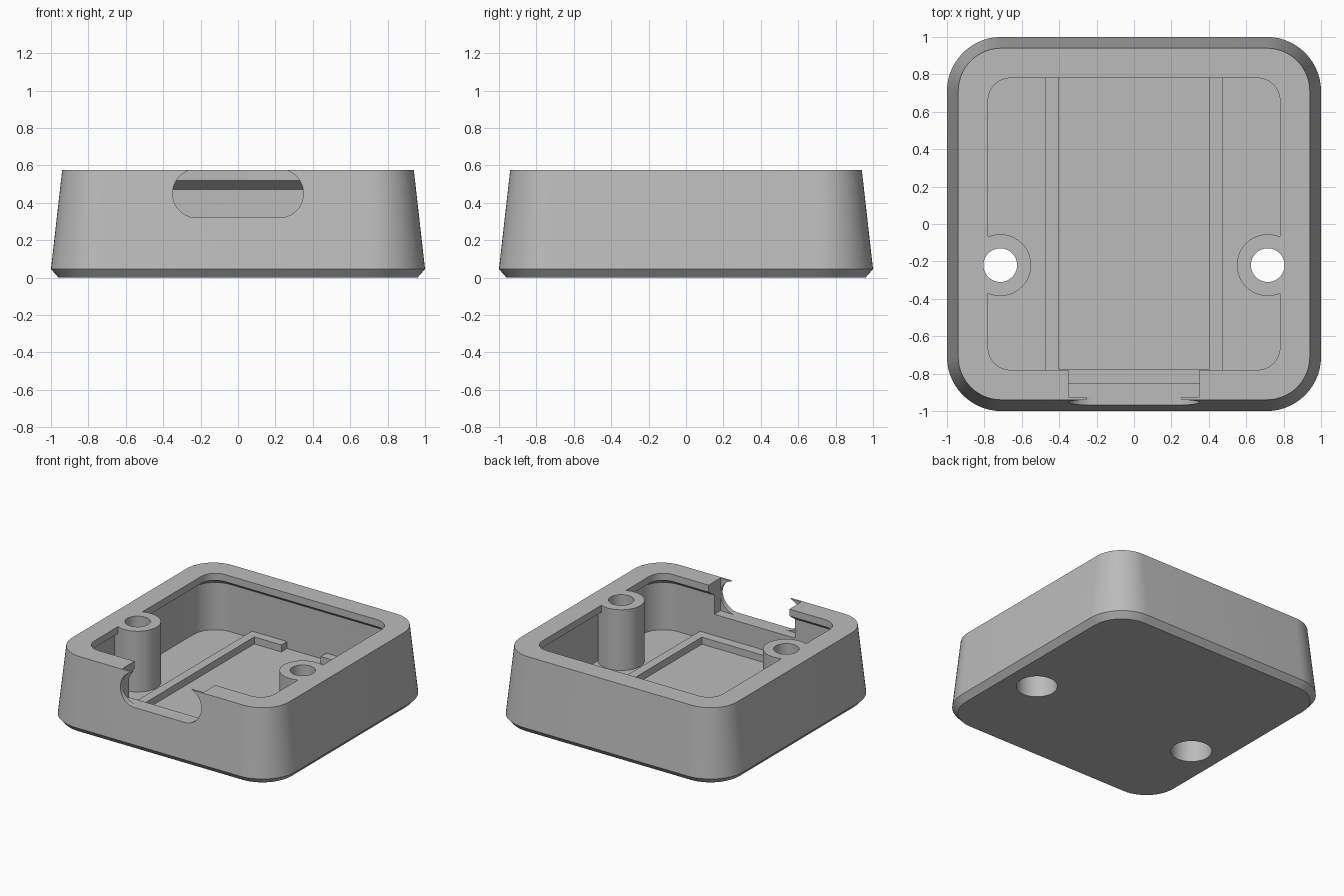
import bpy, bmesh, math

if "Cube" in bpy.data.objects:
    bpy.data.objects.remove(bpy.data.objects["Cube"])

grey = bpy.data.materials.new("light_grey")
grey.use_nodes = True
colour = (0.5, 0.5, 0.5, 1)
grey.diffuse_color = colour
grey.node_tree.nodes["Principled BSDF"].inputs["Base Color"].default_value = colour


def loft(name, rings):
    """Solid skinned through closed rings of points, capped at both ends."""
    bm = bmesh.new()
    loops = [[bm.verts.new(p) for p in ring] for ring in rings]
    n = len(loops[0])
    for a, b in zip(loops, loops[1:]):
        for i in range(n):
            j = (i + 1) % n
            bm.faces.new((a[i], a[j], b[j], b[i]))
    bm.faces.new(loops[0][::-1])
    bm.faces.new(loops[-1])
    bmesh.ops.recalc_face_normals(bm, faces=bm.faces)
    mesh = bpy.data.meshes.new(name)
    bm.to_mesh(mesh)
    bm.free()
    mesh.materials.append(grey)
    obj = bpy.data.objects.new(name, mesh)
    bpy.context.collection.objects.link(obj)
    return obj


def rounded(half_w, half_h, radius, steps=14):
    """Rounded rectangle outline as (u, v) pairs."""
    pts = []
    for k, (su, sv) in enumerate([(1, 1), (-1, 1), (-1, -1), (1, -1)]):
        for i in range(steps + 1):
            a = (k + i / steps) * math.pi / 2
            pts.append((su * (half_w - radius) + radius * math.cos(a),
                        sv * (half_h - radius) + radius * math.sin(a)))
    return pts


def tray(name, levels):
    return loft(name, [[(u, v, z) for u, v in rounded(h, h, r)] for h, r, z in levels])


def cylinder(name, x, y, radius, z0, z1, sides=64):
    ring = [(x + radius * math.cos(i * math.tau / sides),
             y + radius * math.sin(i * math.tau / sides)) for i in range(sides)]
    return loft(name, [[(u, v, z) for u, v in ring] for z in (z0, z1)])


def box(name, x0, x1, y0, y1, z0, z1):
    ring = [(x0, y0), (x1, y0), (x1, y1), (x0, y1)]
    return loft(name, [[(u, v, z) for u, v in ring] for z in (z0, z1)])


def cut(target, cutter):
    cutter.hide_render = True
    mod = target.modifiers.new("cut", 'BOOLEAN')
    mod.operation = 'DIFFERENCE'
    mod.solver = 'EXACT'
    mod.object = cutter
    bpy.context.view_layer.objects.active = target
    bpy.ops.object.modifier_apply(modifier=mod.name)
    bpy.data.objects.remove(cutter)


TOP, FLOOR, RAIL = 0.575, 0.1, 0.155
POST_X, POST_Y = 0.715, -0.22

# Drafted outer shell with a chamfered base
case = tray("case_base", [(0.96, 0.25, 0), (1.0, 0.29, 0.045), (0.94, 0.23, TOP)])

# Cavity that widens beneath the overhanging lip
cavity = tray("cavity", [(0.85, 0.19, FLOOR), (0.85, 0.19, 0.47),
                         (0.78, 0.12, 0.52), (0.78, 0.12, 0.7)])

# Posts and low rails are left standing inside the cavity
for s in (-1, 1):
    cut(cavity, cylinder("post", s * POST_X, POST_Y, 0.165, 0, 0.8))
    x0, x1 = sorted((s * 0.405, s * 0.475))
    cut(cavity, box("side_rail", x0, x1, -0.9, 0.9, 0, RAIL))
    x0, x1 = sorted((s * 0.17, s * 0.44))
    cut(cavity, box("back_rail", x0, x1, 0.78, 0.88, 0, RAIL))
cut(cavity, box("front_rail", -0.44, 0.44, -0.88, -0.775, 0, RAIL))
cut(case, cavity)

# Connector opening: open-topped recess behind a rounded slot
cut(case, box("recess", -0.35, 0.35, -0.925, -0.7, 0.32, 0.7))
slot = rounded(0.35, 0.13, 0.1299)
cut(case, loft("slot", [[(u, y, v + 0.45) for u, v in slot] for y in (-1.1, -0.88)]))

# Screw holes with counterbores from below
for s in (-1, 1):
    cut(case, cylinder("screw_hole", s * POST_X, POST_Y, 0.09, -0.1, 0.8))
    cut(case, cylinder("counterbore", s * POST_X, POST_Y, 0.146, -0.1, 0.35))

bpy.ops.object.select_all(action='DESELECT')
case.select_set(True)
bpy.context.view_layer.objects.active = case
bpy.ops.object.shade_smooth_by_angle(angle=math.radians(30))
